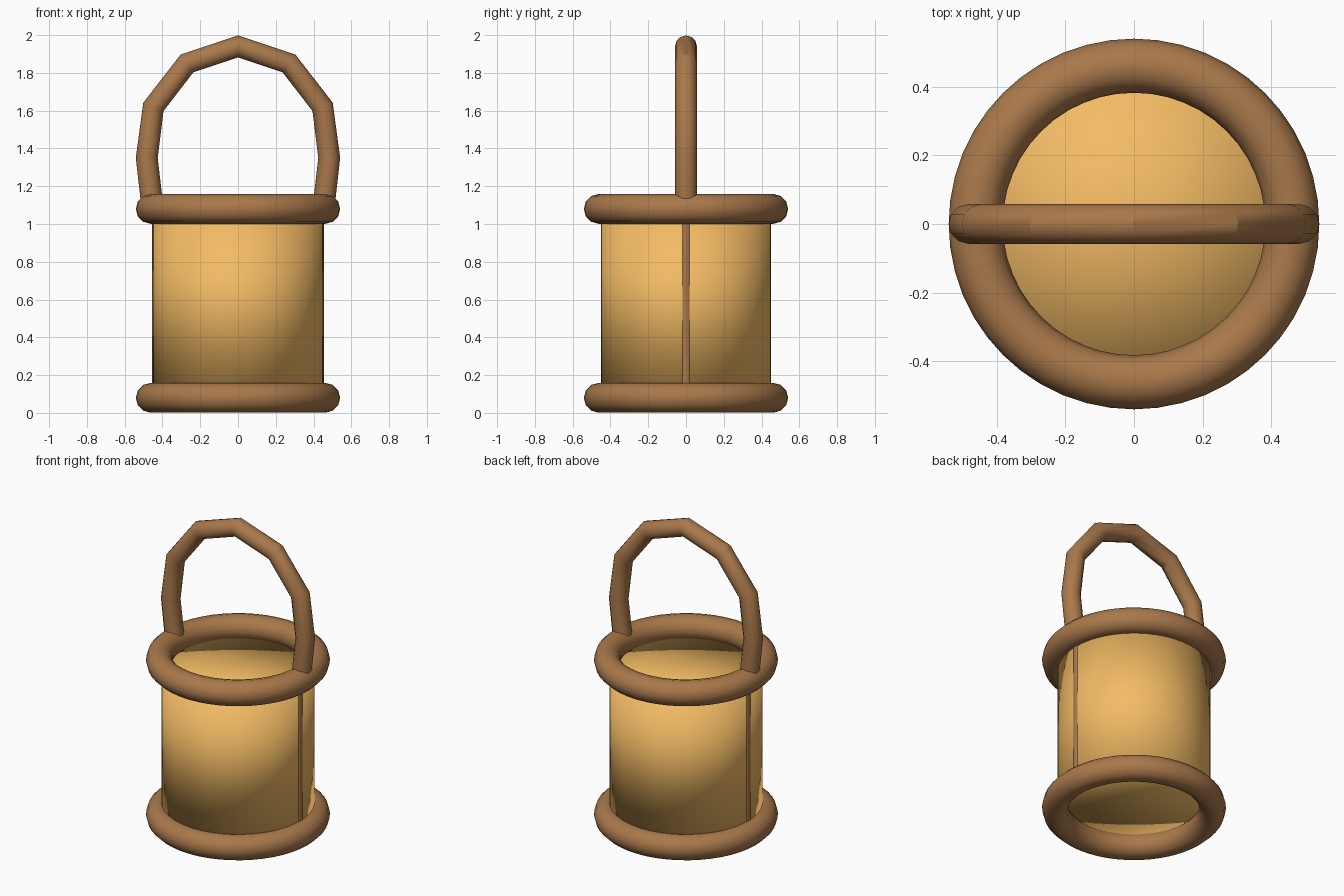
import bpy
import math

if "Cube" in bpy.data.objects:
    bpy.data.objects.remove(bpy.data.objects["Cube"])


def material(name, color):
    m = bpy.data.materials.new(name)
    m.diffuse_color = (*color, 1)
    m.use_nodes = True
    m.node_tree.nodes["Principled BSDF"].inputs["Base Color"].default_value = m.diffuse_color
    return m


amber = material("amber_panel", (0.90, 0.50, 0.13))
wood = material("brown_wood", (0.40, 0.19, 0.07))


def finish(name, mat):
    obj = bpy.context.object
    obj.name = name
    obj.data.materials.append(mat)
    bpy.ops.object.shade_smooth()
    return obj


# Drum body, softly shaded over its closed ends
bpy.ops.mesh.primitive_cylinder_add(vertices=48, radius=0.45, depth=0.9,
                                    end_fill_type='TRIFAN', location=(0, 0, 0.58))
finish("body", amber)

# Thick rings at the bottom and top
for name, z in (("bottom_ring", 0.08), ("top_ring", 1.08)):
    bpy.ops.mesh.primitive_torus_add(major_segments=48, minor_segments=12,
                                     major_radius=0.462, minor_radius=0.079,
                                     location=(0, 0, z))
    finish(name, wood)

# Slim side posts sunk into the drum wall
for name, x in (("left_post", -0.426), ("right_post", 0.426)):
    bpy.ops.mesh.primitive_cylinder_add(vertices=12, radius=0.03, depth=0.96,
                                        location=(x, 0, 0.58))
    finish(name, wood)
    bpy.ops.object.shade_smooth_by_angle(angle=math.radians(40))

# Carrying handle: a faceted arch swept with a round section
half = [(0.452, 1.08), (0.483, 1.35), (0.448, 1.62), (0.27, 1.85)]
path = [(-x, z) for x, z in half] + [(0, 1.94)] + half[::-1]
curve = bpy.data.curves.new("handle", 'CURVE')
curve.dimensions = '3D'
curve.bevel_depth = 0.058
curve.bevel_resolution = 4
curve.use_fill_caps = True
spline = curve.splines.new('POLY')
spline.points.add(len(path) - 1)
for p, (x, z) in zip(spline.points, path):
    p.co = (x, 0, z, 1)
handle = bpy.data.objects.new("handle", curve)
bpy.context.collection.objects.link(handle)
bpy.ops.object.select_all(action='DESELECT')
handle.select_set(True)
bpy.context.view_layer.objects.active = handle
bpy.ops.object.convert(target='MESH')
finish("handle", wood)
bpy.ops.object.shade_smooth_by_angle(angle=math.radians(32))
